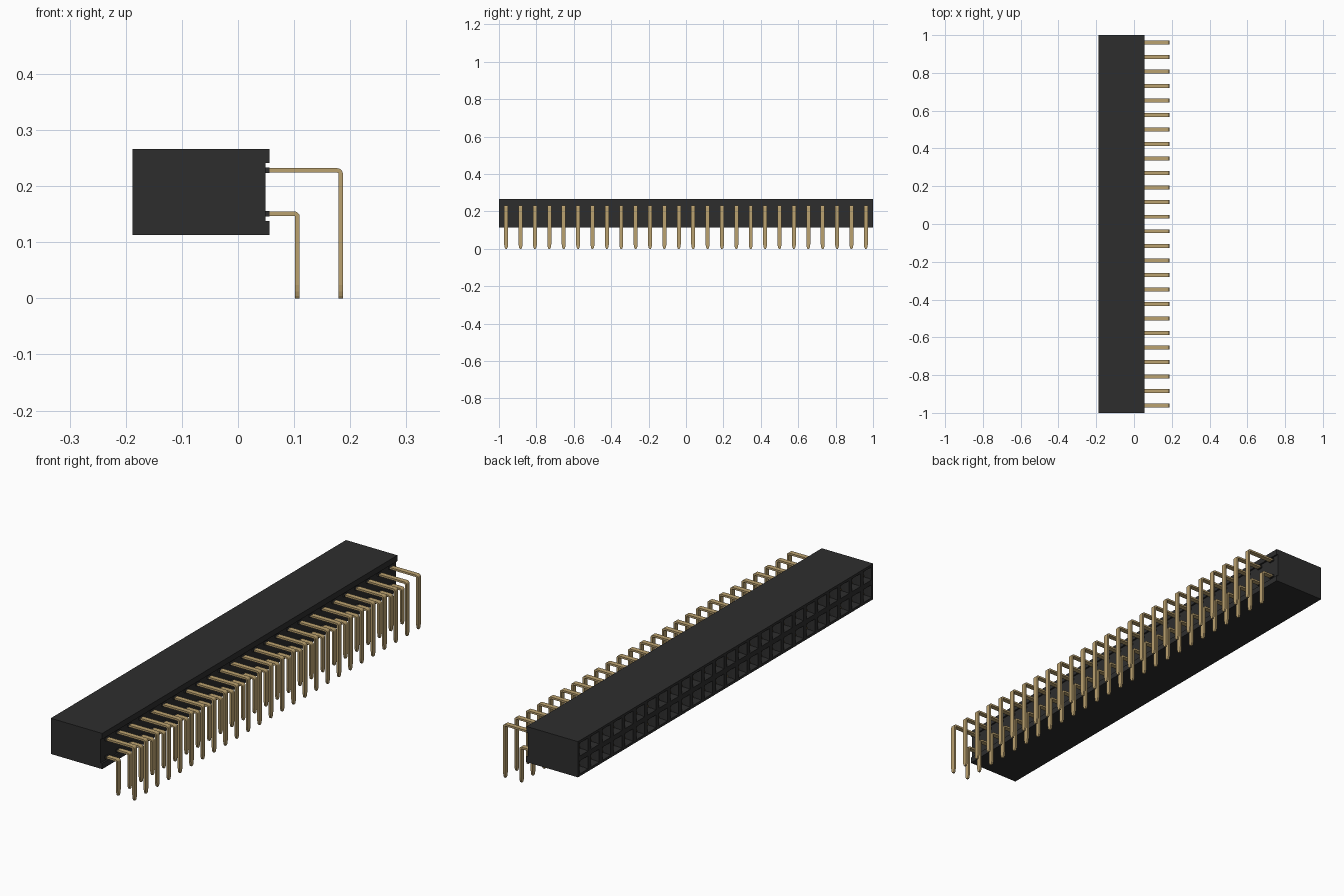
import bpy, bmesh, math
from mathutils import Matrix, Vector

if "Cube" in bpy.data.objects:
    bpy.data.objects.remove(bpy.data.objects["Cube"])

COUNT = 26
PITCH = 2.0 / COUNT
X0, X1, X_RIM = -0.188, 0.049, 0.056
Z0, Z1 = 0.113, 0.266
ZC = (Z0 + Z1) / 2
LOWER, UPPER = ZC - PITCH / 2, ZC + PITCH / 2
Y_FIRST = -1 + PITCH / 2


def material(name, rgb):
    m = bpy.data.materials.new(name)
    m.use_nodes = True
    m.diffuse_color = (*rgb, 1)
    m.node_tree.nodes["Principled BSDF"].inputs["Base Color"].default_value = (*rgb, 1)
    return m


BLACK = material("black plastic", (0.027, 0.027, 0.027))
GOLD = material("gold metal", (0.50, 0.36, 0.16))


def finish(name, bm, mat, repeat=False):
    bmesh.ops.recalc_face_normals(bm, faces=bm.faces[:])
    mesh = bpy.data.meshes.new(name)
    bm.to_mesh(mesh)
    bm.free()
    mesh.materials.append(mat)
    obj = bpy.data.objects.new(name, mesh)
    bpy.context.collection.objects.link(obj)
    if repeat:
        arr = obj.modifiers.new("row", 'ARRAY')
        arr.count = COUNT
        arr.use_relative_offset = False
        arr.use_constant_offset = True
        arr.constant_offset_displace = (0, PITCH, 0)
    return obj


def add_box(bm, lo, hi):
    lo, hi = Vector(lo), Vector(hi)
    mat = Matrix.Translation((lo + hi) / 2) @ Matrix.Diagonal((*(hi - lo), 1))
    bmesh.ops.create_cube(bm, size=1, matrix=mat)


# Housing: a block with one cell per contact on its mating face
bm = bmesh.new()
add_box(bm, (X0, -1, Z0), (X1, 1, Z1))
for i in range(1, COUNT):
    bmesh.ops.bisect_plane(bm, geom=bm.verts[:] + bm.edges[:] + bm.faces[:],
                           plane_co=(0, -1 + i * PITCH, 0), plane_no=(0, 1, 0))
bmesh.ops.bisect_plane(bm, geom=bm.verts[:] + bm.edges[:] + bm.faces[:],
                       plane_co=(0, 0, ZC), plane_no=(0, 0, 1))
bmesh.ops.recalc_face_normals(bm, faces=bm.faces[:])
cells = [f for f in bm.faces if f.normal.x < -0.9]
# Flat margin, sloped lead-in, then a deep socket
bmesh.ops.inset_individual(bm, faces=cells, thickness=0.015, depth=0)
bmesh.ops.inset_individual(bm, faces=cells, thickness=0.008, depth=0)
bmesh.ops.translate(bm, verts=list({v for f in cells for v in f.verts}), vec=(0.012, 0, 0))
side = bmesh.ops.extrude_discrete_faces(bm, faces=cells)["faces"]
bmesh.ops.translate(bm, verts=list({v for f in side for v in f.verts}), vec=(0.16, 0, 0))
finish("housing", bm, BLACK)

# Rims along the top and bottom of the rear face
for name, lo, hi in (("upper_rim", 0.241, Z1), ("lower_rim", Z0, 0.138)):
    bm = bmesh.new()
    add_box(bm, (X1, -1, lo), (X_RIM, 1, hi))
    finish(name, bm, BLACK)


def make_pin(name, z, x_end, half_t=0.004, half_w=0.0105, bend=0.006):
    """Flat right-angled pin swept through rectangular sections."""
    # Each section: centre x, centre z, angle of the bend, half width
    sections = [(0.03, z, 0, half_w)]
    for k in range(5):
        a = math.radians(90 * k / 4)
        sections.append((x_end - bend + bend * math.sin(a),
                         z - bend + bend * math.cos(a), a, half_w))
    for tip_z, w in ((0.024, half_w), (0.012, 0.0090), (0.004, 0.0065), (0.0, 0.0040)):
        sections.append((x_end, tip_z, math.pi / 2, w))
    bm = bmesh.new()
    rings = []
    for x, zz, a, w in sections:
        dx, dz = math.sin(a) * half_t, math.cos(a) * half_t
        rings.append([bm.verts.new((x + s * dx, Y_FIRST + t * w, zz + s * dz))
                      for s, t in ((1, -1), (1, 1), (-1, 1), (-1, -1))])
    for a, b in zip(rings, rings[1:]):
        for i in range(4):
            j = (i + 1) % 4
            bm.faces.new((a[i], a[j], b[j], b[i]))
    bm.faces.new(rings[0])
    bm.faces.new(rings[-1])
    finish(name, bm, GOLD, True)


make_pin("upper_pins", UPPER, 0.183)
make_pin("lower_pins", LOWER, 0.106)

for label, z in (("upper", UPPER), ("lower", LOWER)):
    # Small plastic collars where the pins leave the housing
    bm = bmesh.new()
    add_box(bm, (X1, Y_FIRST - 0.012, z - 0.005), (X_RIM, Y_FIRST + 0.012, z + 0.005))
    finish(label + "_collars", bm, BLACK, True)
    # Paired spring leaves inside each socket
    bm = bmesh.new()
    for s in (-1, 1):
        c = z + s * 0.010
        add_box(bm, (-0.165, Y_FIRST - 0.009, c - 0.003), (-0.014, Y_FIRST + 0.009, c + 0.003))
    finish(label + "_contacts", bm, GOLD, True)
